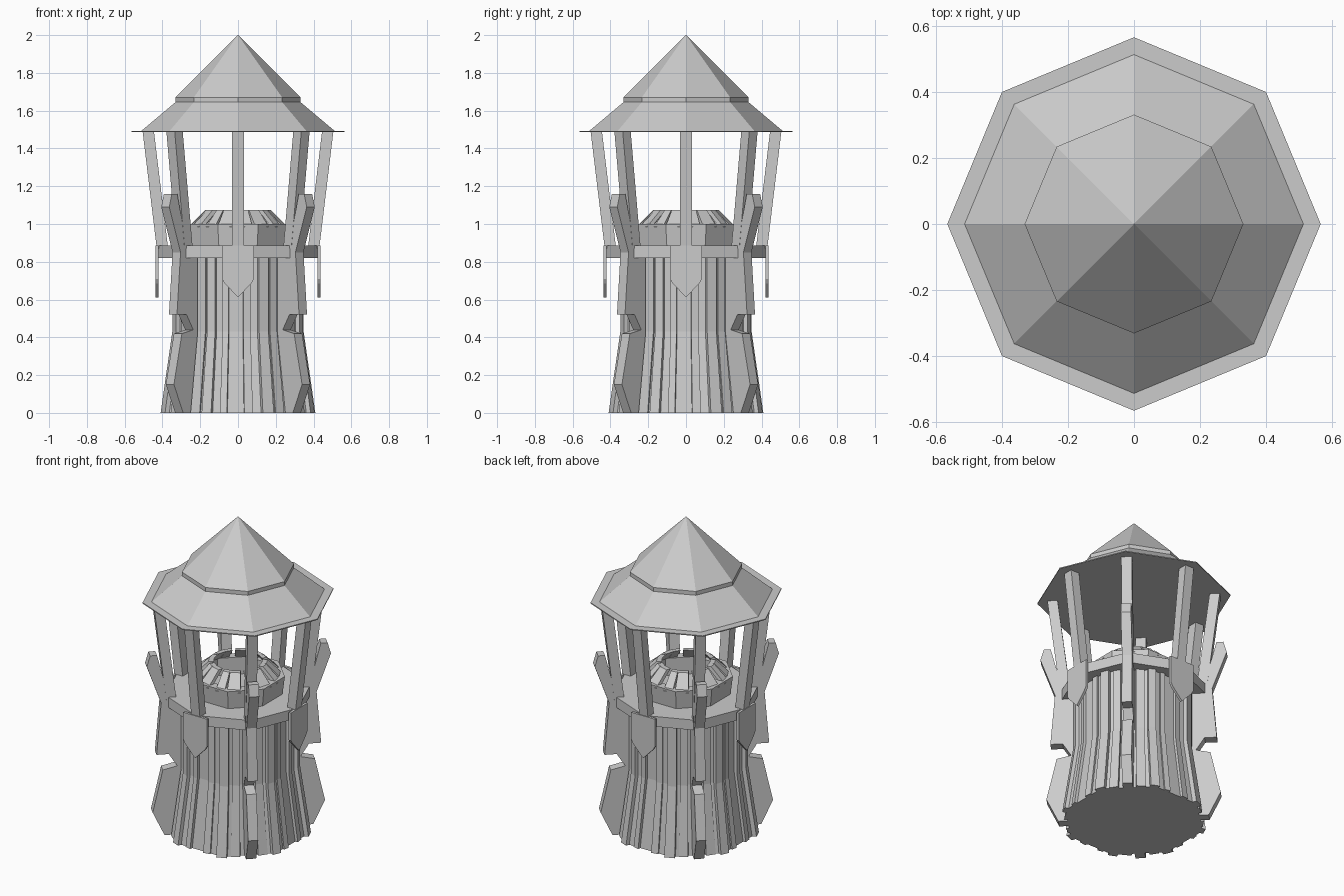
import bpy
from math import pi, sin, cos, radians
from mathutils import Matrix, Vector

if "Cube" in bpy.data.objects:
    bpy.data.objects.remove(bpy.data.objects["Cube"])


def make_object(name, verts, faces):
    mesh = bpy.data.meshes.new(name)
    mesh.from_pydata([tuple(v) for v in verts], [], faces)
    mesh.update()
    ob = bpy.data.objects.new(name, mesh)
    bpy.context.collection.objects.link(ob)
    return ob


def loft(name, rings, closed=False):
    """Bridge equal-sized point rings; cap the ends, or close the loop."""
    n, m = len(rings[0]), len(rings)
    faces = []
    for i in range(m if closed else m - 1):
        for j in range(n):
            k, a, b = (j + 1) % n, i * n, ((i + 1) % m) * n
            faces.append((a + j, a + k, b + k, b + j))
    if not closed:
        faces += [tuple(reversed(range(n))), tuple(range((m - 1) * n, m * n))]
    return make_object(name, [p for r in rings for p in r], faces)


def octagon(r, z, turn=0.0):
    return [(r * cos(turn + k * pi / 4), r * sin(turn + k * pi / 4), z) for k in range(8)]


def plank(name, angle, stations, depth):
    """Board facing outward at an angle; stations are (outer radius, z, half width)."""
    rot = Matrix.Rotation(angle, 4, 'Z')
    rings = [[rot @ Vector(p) for p in ((r - depth, -w, z), (r, -w, z), (r, w, z), (r - depth, w, z))]
             for r, z, w in stations]
    return loft(name, rings)


def extrude_profile(name, pts, thickness, rot):
    """Extrude (radius, z) points sideways, then place with a rotation."""
    h = thickness / 2
    return loft(name, [[rot @ Vector((r, s, z)) for r, z in pts] for s in (h, -h)])


FLAT = pi / 8
C = cos(FLAT)

# Tower body: octagon with flats to the front
body_profile = [(0.385, 0.0), (0.325, 0.43), (0.325, 0.83)]
loft("tower_body", [octagon(r / C, z, FLAT) for r, z in body_profile])

# Upright boards around the body
boards = [(-34, .028), (-23, .026), (-11, .018), (8, .022), (22, .03), (33, .026)]
for q in range(4):
    for deg, w in boards:
        off = deg if abs(deg) < 22.5 else abs(deg) - 45
        st = [(r / cos(radians(off)) + .014, z, w * r / .37) for r, z in body_profile]
        plank("body_board", q * pi / 2 + radians(deg), st, 0.06)

# Corner timbers with a notch and a raised horn tip
horn = [(.30, 0), (.44, 0), (.51, .15), (.45, .42), (.365, .44), (.415, .52), (.487, .52),
        (.46, .85), (.545, 1.09), (.525, 1.16), (.485, 1.16), (.415, .885), (.30, .80)]
for q in range(4):
    extrude_profile("corner_timber", horn, 0.06, Matrix.Rotation(pi / 4 + q * pi / 2, 4, 'Z'))

# Platform
loft("platform", [octagon(.43, .82), octagon(.43, .885)])

# Shields hung on the four sides
shield = [(-.085, .885), (-.085, .71), (-.07, .685), (0, .612), (.07, .685), (.085, .71), (.085, .885)]
for q in range(4):
    rot = Matrix.Rotation(q * pi / 2, 4, 'Z')
    loft("shield", [[rot @ Vector((r, y, z)) for y, z in shield] for r in (.42, .436)])

# Central drum: hollow octagonal tub
drum = [(.265, .88), (.28, 1.0), (.22, 1.0), (.22, .89)]
loft("drum", [octagon(r, z, FLAT) for r, z in drum])

# Slats leaning inward over the drum
for k in range(8):
    for off, w in ((-.2, .028), (.12, .04)):
        plank("drum_slat", FLAT + k * pi / 4 + off, [(.26, .985, w), (.17, 1.075, w * .75)], 0.03)

# Posts leaning outward under the roof
for k in range(8):
    plank("roof_post", k * pi / 4, [(.43, .87, .031), (.505, 1.49, .031)], 0.06)

# Roof: thin brim, lower skirt, upper cap
loft("roof_brim", [octagon(.565, 1.486), octagon(.565, 1.492)])
loft("roof_skirt", [octagon(.515, 1.49), octagon(.325, 1.65)])
loft("roof_cap", [octagon(.331, 1.635), octagon(.331, 1.67), octagon(.001, 2.0)])

# Consistent outward normals
import bmesh
for ob in bpy.data.objects:
    bm = bmesh.new()
    bm.from_mesh(ob.data)
    bmesh.ops.recalc_face_normals(bm, faces=bm.faces)
    bm.to_mesh(ob.data)
    bm.free()
